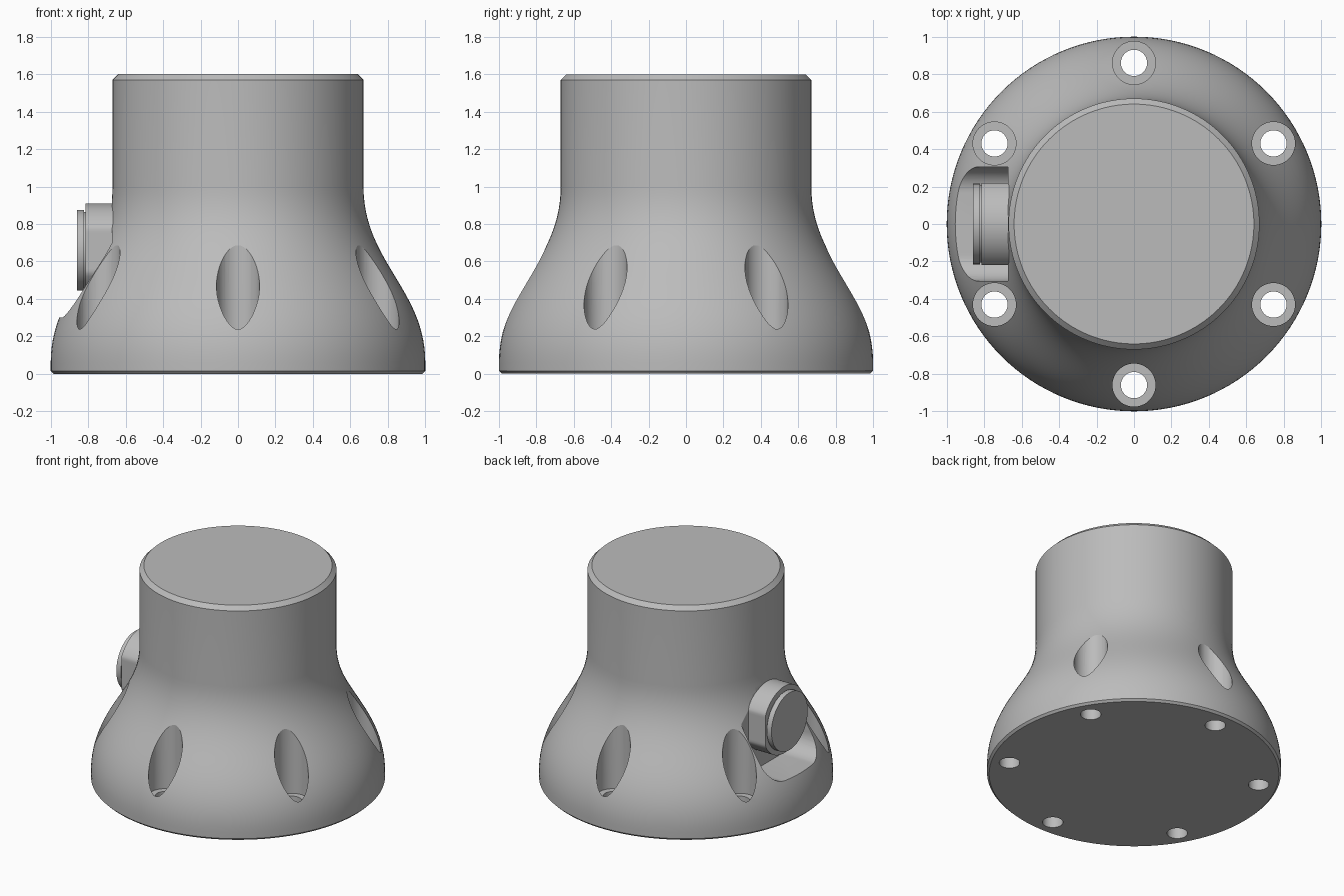
import bpy, bmesh, math
from mathutils import Matrix, Vector
from mathutils.geometry import interpolate_bezier

cube = bpy.data.objects.get("Cube")
if cube:
    bpy.data.objects.remove(cube, do_unlink=True)

grey = bpy.data.materials.new("machined_grey")
grey.use_nodes = True
COLOR = (0.5, 0.5, 0.5, 1)
grey.diffuse_color = COLOR
grey.node_tree.nodes["Principled BSDF"].inputs["Base Color"].default_value = COLOR


def make_object(name, bm):
    bmesh.ops.recalc_face_normals(bm, faces=bm.faces)
    mesh = bpy.data.meshes.new(name)
    bm.to_mesh(mesh)
    bm.free()
    mesh.materials.append(grey)
    obj = bpy.data.objects.new(name, mesh)
    bpy.context.collection.objects.link(obj)
    return obj


def lathe(name, profile, segments=128):
    """Revolve (radius, z) points around z and close both ends."""
    bm = bmesh.new()
    verts = [bm.verts.new((r, 0, z)) for r, z in profile]
    edges = [bm.edges.new(pair) for pair in zip(verts, verts[1:])]
    bmesh.ops.spin(bm, geom=verts + edges, cent=(0, 0, 0), axis=(0, 0, 1),
                   angle=math.tau, steps=segments, use_duplicate=False)
    bmesh.ops.remove_doubles(bm, verts=bm.verts, dist=1e-5)
    bmesh.ops.holes_fill(bm, edges=[e for e in bm.edges if e.is_boundary], sides=0)
    return make_object(name, bm)


def smooth(obj):
    bpy.ops.object.select_all(action='DESELECT')
    obj.select_set(True)
    bpy.context.view_layer.objects.active = obj
    bpy.ops.object.shade_smooth_by_angle(angle=math.radians(25))


# Flared housing body
flare = interpolate_bezier(Vector((1, 0.06, 0)), Vector((1, 0.45, 0)),
                           Vector((0.67, 0.6, 0)), Vector((0.67, 1, 0)), 28)
body = lathe("housing_body", [(0.985, 0), (1, 0.015)] + [(p.x, p.y) for p in flare]
             + [(0.67, 1.57), (0.64, 1.6)])

# Stepped cutters for the six bolt holes
cutters = []
for i in range(6):
    hole = lathe("bolt_hole_cutter", [(0.07, -0.1), (0.07, 0.2), (0.115, 0.2), (0.115, 1.2)], 48)
    a = math.radians(30 + 60 * i)
    hole.location = (0.86 * math.cos(a), 0.86 * math.sin(a), 0)
    cutters.append(hole)

# Pocket cutter with rounded lower corners
bm = bmesh.new()
bmesh.ops.create_cube(bm, size=1, matrix=Matrix.Translation((-0.936, 0, 0.65))
                      @ Matrix.Diagonal((0.528, 0.61, 0.7, 1)))
lower = [e for e in bm.edges if all(v.co.z < 0.5 for v in e.verts)
         and abs(e.verts[0].co.x - e.verts[1].co.x) > 0.1]
bmesh.ops.bevel(bm, geom=lower, offset=0.14, segments=12, profile=0.5, affect='EDGES')
cutters.append(make_object("port_pocket_cutter", bm))

for cutter in cutters:
    cutter.hide_render = True
    mod = body.modifiers.new("cut", 'BOOLEAN')
    mod.operation, mod.solver, mod.object = 'DIFFERENCE', 'EXACT', cutter

# Bake the cuts, then drop the cutters
bpy.context.view_layer.update()
baked = bpy.data.meshes.new_from_object(body.evaluated_get(bpy.context.evaluated_depsgraph_get()))
body.modifiers.clear()
body.data = baked
for cutter in cutters:
    bpy.data.objects.remove(cutter, do_unlink=True)
smooth(body)

# Side port: collar with two wrench flats, and a plug cap behind a fine groove
collar = lathe("port_collar", [(0.25, 0.62), (0.25, 0.815)], 96)
for v in collar.data.vertices:
    v.co.y = max(-0.22, min(0.22, v.co.y))
cap = lathe("port_plug", [(0.205, 0.8), (0.205, 0.822), (0.215, 0.822), (0.215, 0.86)], 96)
for part in (collar, cap):
    # Point the lathe axis along -x, keeping the flats on the y sides
    part.rotation_euler = (0, -math.pi / 2, 0)
    part.location = (0, 0, 0.66)
    smooth(part)
